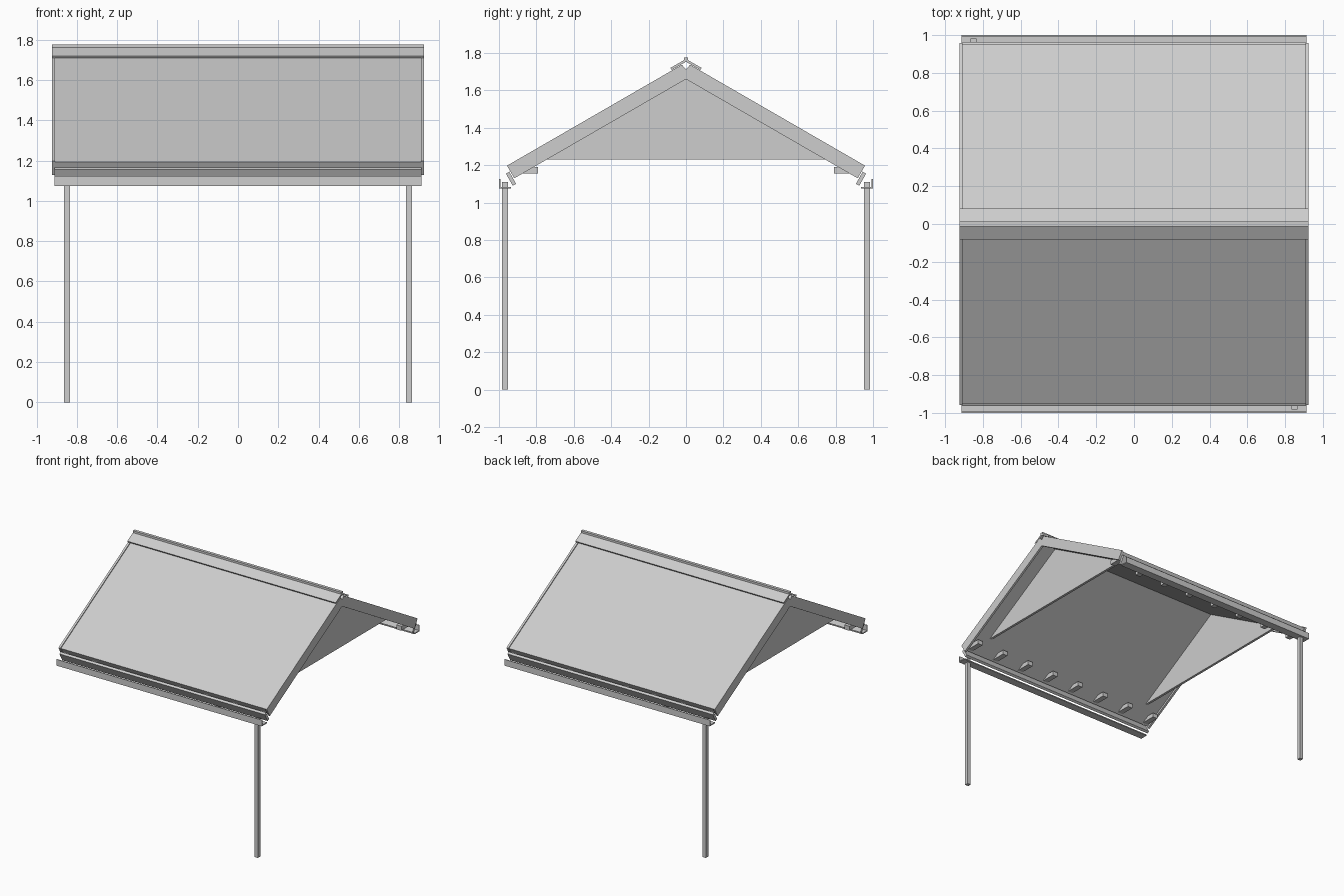
import bpy, bmesh, math

if "Cube" in bpy.data.objects:
    bpy.data.objects.remove(bpy.data.objects["Cube"])

T = math.tan(math.radians(30))   # roof pitch

grey = bpy.data.materials.new("light_grey")
grey.diffuse_color = (0.61, 0.61, 0.61, 1)
grey.use_nodes = True
grey.node_tree.nodes["Principled BSDF"].inputs["Base Color"].default_value = grey.diffuse_color


def extrude(name, profile, x0, x1, s=1):
    """Extrude a (y, z) profile along x; s = -1 turns it half round z."""
    bm = bmesh.new()
    rings = [[bm.verts.new((x * s, y * s, z)) for y, z in profile] for x in (x0, x1)]
    bm.faces.new(rings[0])
    bm.faces.new(rings[1])
    n = len(profile)
    for i in range(n):
        j = (i + 1) % n
        bm.faces.new((rings[0][i], rings[0][j], rings[1][j], rings[1][i]))
    bmesh.ops.recalc_face_normals(bm, faces=bm.faces)
    me = bpy.data.meshes.new(name)
    bm.to_mesh(me)
    bm.free()
    me.materials.append(grey)
    ob = bpy.data.objects.new(name, me)
    bpy.context.collection.objects.link(ob)
    return ob


def box(name, x0, x1, y0, y1, z0, z1, s=1):
    return extrude(name, [(y0, z0), (y1, z0), (y1, z1), (y0, z1)], x0, x1, s)


def slope(top, bottom, y_top, y_bottom):
    """Half-roof section with an open notch at the ridge and a square-cut eave."""
    return [(0, bottom), (0, 1.712), (0.022, top - 0.022 * T),
            (y_top, top - y_top * T), (y_bottom, bottom - y_bottom * T)]


for s, side in ((1, "back"), (-1, "front")):
    # roof panel, slightly recessed between the barge boards
    extrude(side + "_roof_panel", slope(1.742, 1.68, 0.949, 0.922), -0.908, 0.908, s)
    for x0, x1, end in ((-0.925, -0.908, "a"), (0.908, 0.925, "b")):
        extrude(f"{side}_barge_board_{end}", slope(1.75, 1.66, 0.957, 0.918), x0, x1, s)

    # ridge flashing
    extrude(side + "_ridge_cap", [(0, 1.753), (0, 1.768), (0.083, 1.768 - 0.083 * T),
                                  (0.076, 1.753 - 0.076 * T)], -0.925, 0.925, s)

    # tilted fascia under the eave
    extrude(side + "_fascia", [(0.945, 1.165), (0.963, 1.155), (0.926, 1.09),
                               (0.908, 1.10)], -0.912, 0.912, s)

    # open gutter: floor and outer wall
    extrude(side + "_gutter", [(0.935, 1.075), (1.0, 1.075), (1.0, 1.125), (0.993, 1.125),
                               (0.993, 1.083), (0.935, 1.083)], -0.912, 0.912, s)

    # downpipe at one corner
    box(side + "_downpipe", -0.865, -0.835, 0.953, 0.983, 0, 1.11, s)

    # eave brackets
    for i in range(8):
        x = -0.875 + 0.25 * i
        box(f"{side}_eave_bracket_{i + 1}", x - 0.022, x + 0.022, 0.79, 0.93, 1.155, 1.19, s)

    # gable infill set in from the roof end
    extrude(side + "_gable_wall", [(-0.785, 1.23), (0.785, 1.23), (0, 1.69)], 0.77, 0.79, s)

# ridge bead
box("ridge_bead", -0.925, 0.925, -0.012, 0.012, 1.755, 1.777)
